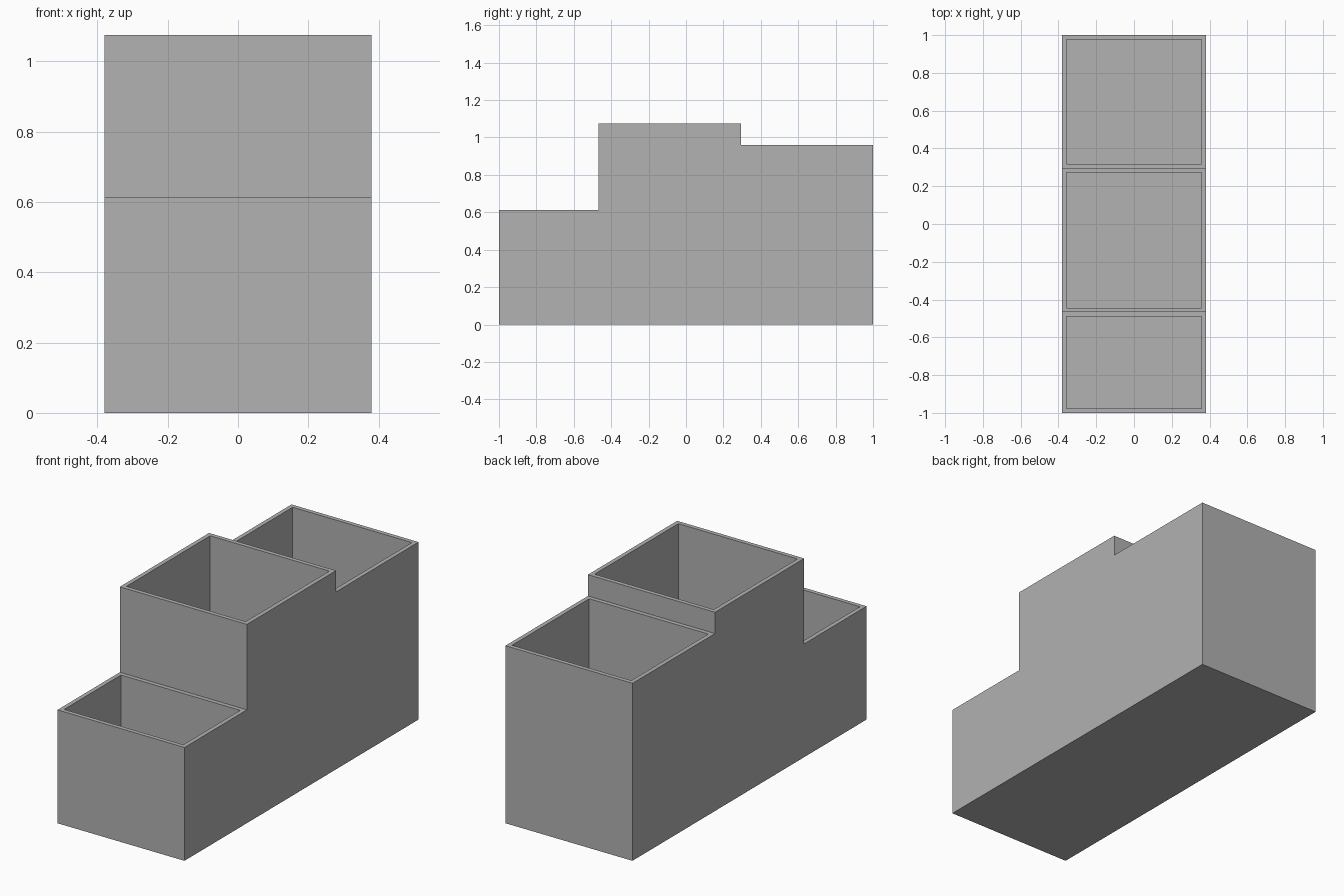
import bpy
import bmesh

cube = bpy.data.objects.get("Cube")
if cube:
    bpy.data.objects.remove(cube, do_unlink=True)

HALF_WIDTH = 0.38
WALL = 0.033

# Plain grey material
grey = bpy.data.materials.new("plain_grey")
grey.use_nodes = True
colour = (0.445, 0.445, 0.445, 1)
grey.diffuse_color = colour
grey.node_tree.nodes["Principled BSDF"].inputs["Base Color"].default_value = colour

# Stepped side profile (y, z), extruded across the width
profile = [(-1, 0), (1, 0), (1, 0.96), (0.295, 0.96),
           (0.295, 1.075), (-0.467, 1.075), (-0.467, 0.613), (-1, 0.613)]
bm = bmesh.new()
side = bm.faces.new([bm.verts.new((-HALF_WIDTH, y, z)) for y, z in profile])
extruded = bmesh.ops.extrude_face_region(bm, geom=[side], use_keep_orig=True)
far_verts = [v for v in extruded["geom"] if isinstance(v, bmesh.types.BMVert)]
bmesh.ops.translate(bm, verts=far_verts, vec=(2 * HALF_WIDTH, 0, 0))
bmesh.ops.recalc_face_normals(bm, faces=bm.faces[:])

# Rims around each step, then walls down to the compartment floors
bm.normal_update()
floors = [f for f in bm.faces if f.normal.z > 0.5]
bmesh.ops.inset_individual(bm, faces=floors, thickness=WALL)
bmesh.ops.inset_individual(bm, faces=floors, thickness=0)
for floor in floors:
    for vert in floor.verts:
        vert.co.z = WALL

mesh = bpy.data.meshes.new("stepped_organizer")
bm.to_mesh(mesh)
bm.free()
mesh.materials.append(grey)
organizer = bpy.data.objects.new("stepped_organizer", mesh)
bpy.context.collection.objects.link(organizer)
